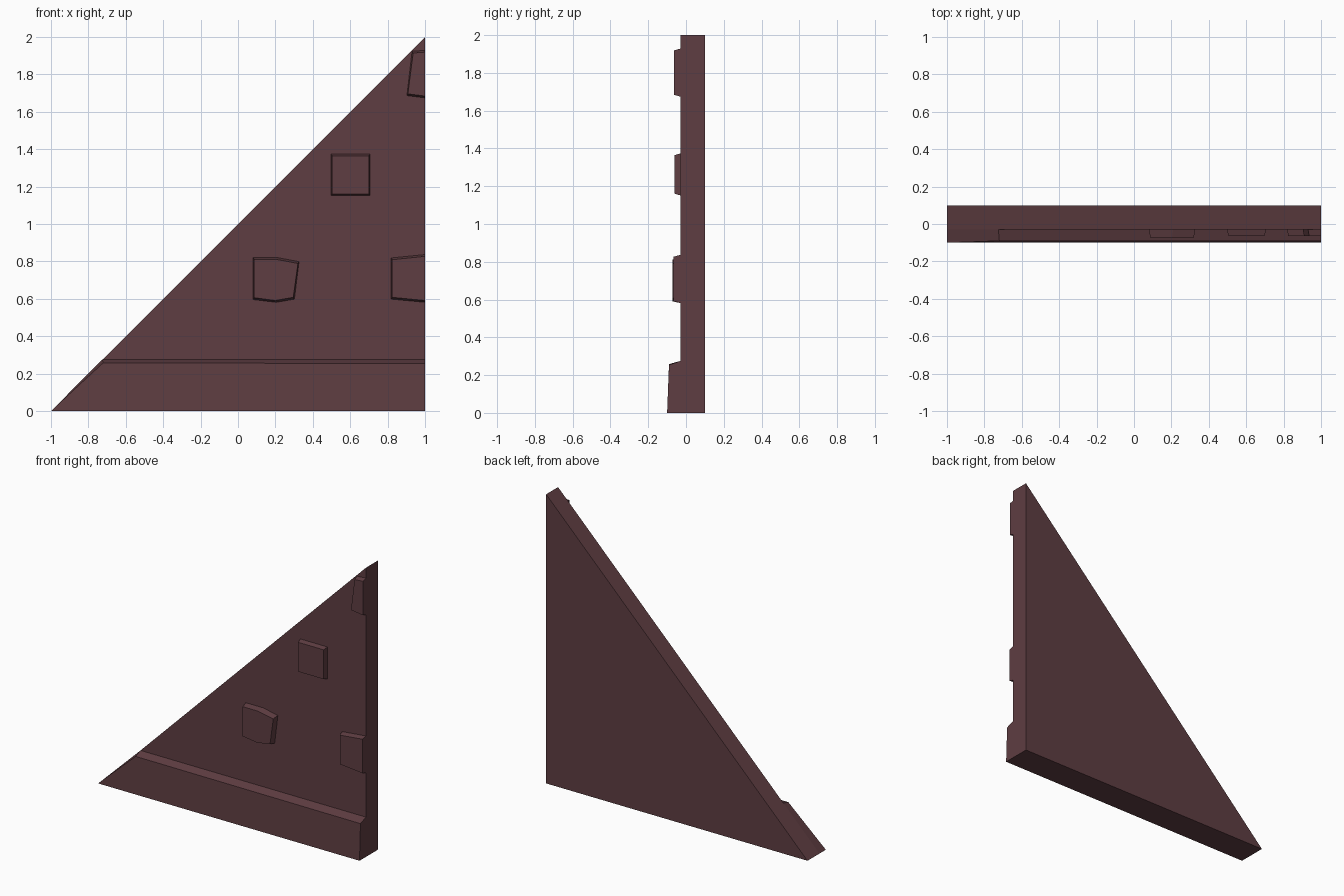
import bpy
import bmesh

cube = bpy.data.objects.get("Cube")
if cube:
    bpy.data.objects.remove(cube, do_unlink=True)

stone = bpy.data.materials.new("dark maroon stone")
stone.use_nodes = True
COLOUR = (0.113, 0.047, 0.054, 1)
stone.diffuse_color = COLOUR
stone.node_tree.nodes["Principled BSDF"].inputs["Base Color"].default_value = COLOUR

BACK, WALL = 0.10, -0.03


def loft(name, rear, front):
    """Join two matching outlines of (x, y, z) points into a closed solid."""
    bm = bmesh.new()
    a = [bm.verts.new(p) for p in rear]
    b = [bm.verts.new(p) for p in front]
    bm.faces.new(a)
    bm.faces.new(b)
    n = len(a)
    for i in range(n):
        j = (i + 1) % n
        bm.faces.new((a[i], a[j], b[j], b[i]))
    bmesh.ops.recalc_face_normals(bm, faces=bm.faces)
    mesh = bpy.data.meshes.new(name)
    bm.to_mesh(mesh)
    bm.free()
    mesh.materials.append(stone)
    obj = bpy.data.objects.new(name, mesh)
    bpy.context.collection.objects.link(obj)
    return obj


def at_depth(outline, y):
    return [(x, y, z) for x, z in outline]


def raised_block(name, outline, y, inset=0.011):
    """Brick with tapered sides; edges on the wall's end stay flush."""
    cx = sum(p[0] for p in outline) / len(outline)
    cz = sum(p[1] for p in outline) / len(outline)
    front = []
    for x, z in outline:
        nx = x if x >= 1 else x + (inset * 0.6 if x < cx else -inset * 0.6)
        front.append((nx, y, z + (inset if z < cz else -inset)))
    loft(name, at_depth(outline, WALL + 0.005), front)


# Triangular wall
wall = [(-1, 0), (1, 0), (1, 2)]
loft("wall_panel", at_depth(wall, BACK), at_depth(wall, WALL))

# Sloped plinth along the foot, with a chamfered top
loft("plinth",
     at_depth([(-1, 0), (1, 0), (1, 0.275), (-0.725, 0.275)], WALL),
     [(-1, -0.10, 0), (1, -0.10, 0), (1, -0.09, 0.253), (-0.72, -0.09, 0.258)])

# Raised bricks
raised_block("lower_brick", [(0.08, 0.595), (0.205, 0.58), (0.302, 0.597),
                             (0.327, 0.80), (0.21, 0.822), (0.08, 0.822)], -0.072)
raised_block("middle_brick", [(0.497, 1.15), (0.706, 1.15),
                              (0.706, 1.375), (0.497, 1.375)], -0.062)
raised_block("lower_end_brick", [(0.818, 0.597), (1, 0.58),
                                 (1, 0.838), (0.818, 0.82)], -0.065)
raised_block("top_end_brick", [(0.902, 1.685), (1, 1.673),
                               (1, 1.93), (0.93, 1.925)], -0.063)
